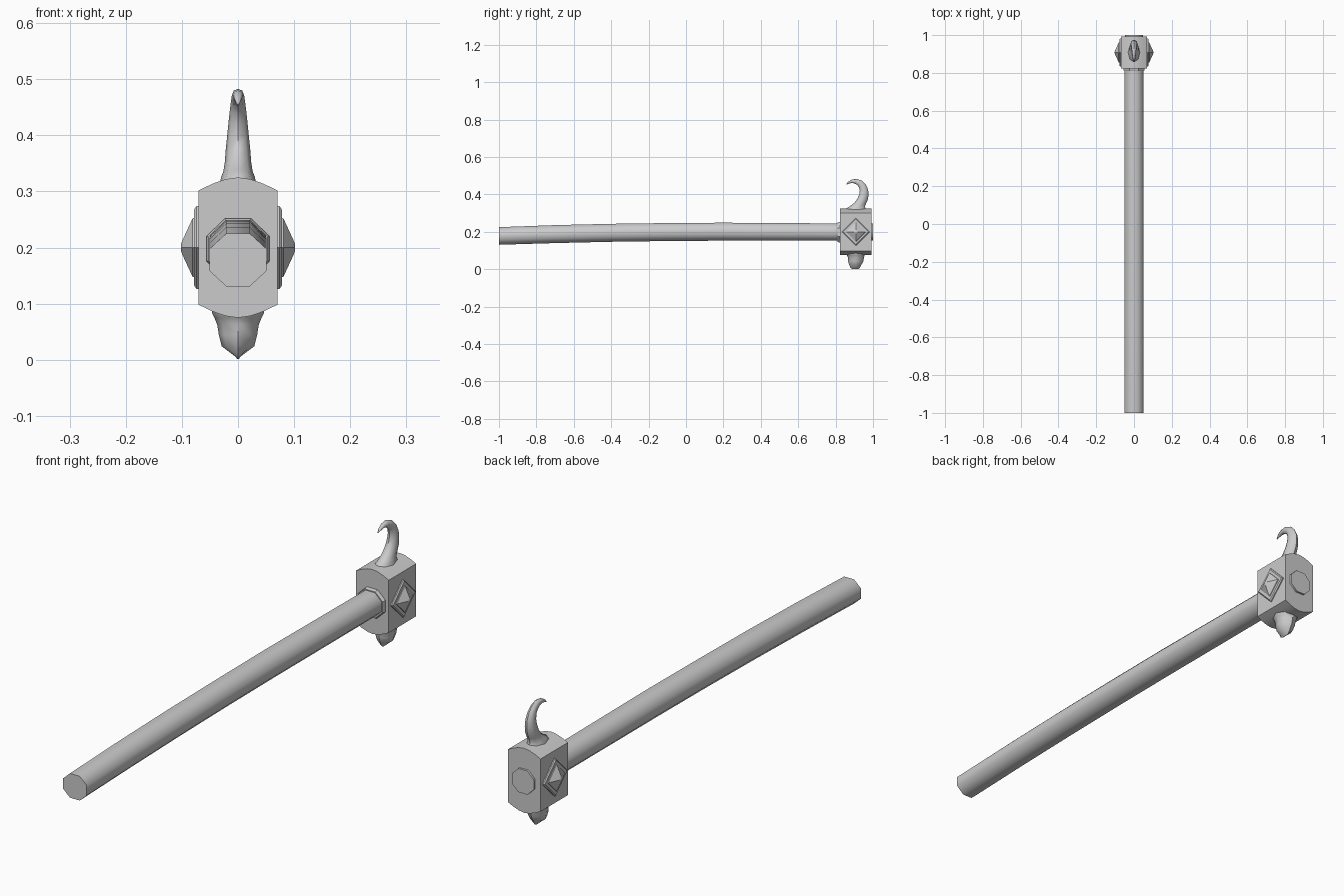
import bpy, bmesh, math
from mathutils import Vector

if "Cube" in bpy.data.objects:
    bpy.data.objects.remove(bpy.data.objects["Cube"])


def finish(name, bm, angle):
    bmesh.ops.remove_doubles(bm, verts=bm.verts, dist=1e-5)
    bmesh.ops.recalc_face_normals(bm, faces=bm.faces)
    for f in bm.faces:
        f.smooth = True
    me = bpy.data.meshes.new(name)
    bm.to_mesh(me)
    bm.free()
    me.set_sharp_from_angle(angle=math.radians(angle))
    ob = bpy.data.objects.new(name, me)
    bpy.context.collection.objects.link(ob)
    return ob


def skin(bm, rings):
    """Bridge equal-length rings of points and cap both ends."""
    loops = [[bm.verts.new(p) for p in r] for r in rings]
    n = len(loops[0])
    for a, b in zip(loops, loops[1:]):
        for i in range(n):
            j = (i + 1) % n
            bm.faces.new((a[i], a[j], b[j], b[i]))
    bm.faces.new(loops[0])
    bm.faces.new(loops[-1])


def loft(name, sections, n=8, flat=False, angle=50):
    """Each section: two opposite edge points in the yz plane and a half width in x."""
    phase = math.pi / n if flat else 0
    grow = 1 / math.cos(math.pi / n) if flat else 1
    rings = []
    for y1, z1, y2, z2, hx in sections:
        a, b = Vector((0, y1, z1)), Vector((0, y2, z2))
        mid, half = (a + b) / 2, (b - a) / 2 * grow
        ring = []
        for i in range(n):
            t = phase + 2 * math.pi * i / n
            ring.append(mid + half * math.sin(t) + Vector((hx * grow * math.cos(t), 0, 0)))
        rings.append(ring)
    bm = bmesh.new()
    skin(bm, rings)
    return finish(name, bm, angle)


def tube(name, stations, angle=50):
    """Octagonal part along y: (y, centre z, half width, half height)."""
    return loft(name, [(y, z - h, y, z + h, w) for y, z, w, h in stations], flat=True, angle=angle)


# Slightly bowed wooden shaft, running through the head
tube("shaft", [(-1, .178, .051, .047), (-.7, .188, .051, .048), (-.4, .195, .051, .048),
               (-.1, .199, .05, .048), (.2, .201, .05, .048), (.5, .2, .05, .047),
               (.83, .199, .049, .046), (1.0, .199, .047, .046)])

# Collar where the shaft enters the head
tube("collar", [(.81, .198, .053, .051), (.815, .198, .056, .054), (.835, .198, .056, .054)], 35)

# Head block with arched top and bottom
arch = [(.07, .302), (.045, .314), (.022, .322), (0, .325), (-.022, .322), (-.045, .314), (-.07, .302)]
outline = arch + [(-x, .4 - z) for x, z in arch]
bm = bmesh.new()
skin(bm, [[(x, y, z) for x, z in outline] for y in (.824, .992)])
finish("head_block", bm, 22)

# Diamond plates with pyramid studs on both sides
for side, label in ((1, "right"), (-1, "left")):
    bm = bmesh.new()
    for steps in ([(.066, .074), (.074, .074), (.078, .068)],
                  [(.07, .056), (.081, .052), (.099, .013), (.102, .005)]):
        skin(bm, [[(side * x, .908 + r * dy, .2 + r * dz)
                   for dy, dz in ((1, 0), (0, 1), (-1, 0), (0, -1))] for x, r in steps])
    finish("diamond_stud_" + label, bm, 30)

# Curled horn on top: inner edge, outer edge, half width
loft("horn", [(.85, .31, .965, .31, .033), (.858, .326, .96, .326, .03), (.878, .338, .956, .334, .026),
              (.9, .355, .962, .35, .0235), (.916, .376, .971, .37, .022), (.926, .4, .976, .395, .0195),
              (.929, .42, .974, .425, .017), (.925, .438, .962, .452, .0145),
              (.916, .45, .943, .472, .0125), (.902, .459, .915, .483, .011),
              (.885, .461, .888, .48, .009), (.871, .458, .868, .469, .006),
              (.859, .453, .857, .456, .002)])

# Blunt hammer spike underneath, with a flared foot
loft("lower_spike", [(.853, .095, .962, .095, .047), (.855, .083, .96, .083, .046),
                     (.86, .075, .955, .075, .042), (.866, .064, .951, .06, .037),
                     (.865, .045, .948, .042, .034), (.872, .024, .938, .024, .029),
                     (.88, .006, .928, .006, .005), (.89, .001, .918, .001, .001)], angle=45)
